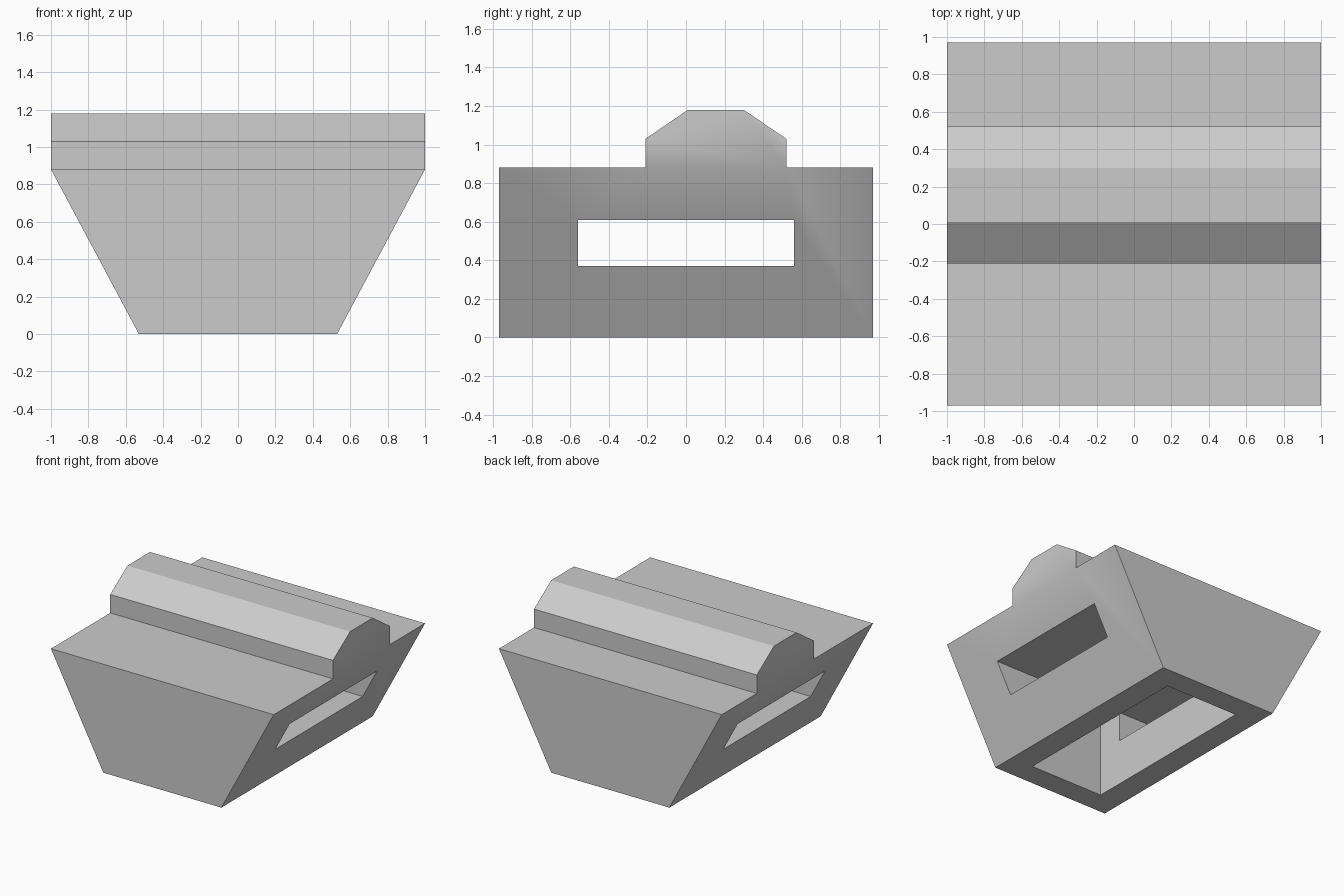
import bpy
import bmesh
from math import radians

cube = bpy.data.objects.get("Cube")
if cube:
    bpy.data.objects.remove(cube, do_unlink=True)

RIM_Z, BASE_HALF = 0.88, 0.53

grey = bpy.data.materials.new("plain grey")
grey.use_nodes = True
colour = (0.6, 0.6, 0.6, 1)
grey.diffuse_color = colour
grey.node_tree.nodes["Principled BSDF"].inputs["Base Color"].default_value = colour


def add_object(name, bm):
    bmesh.ops.recalc_face_normals(bm, faces=bm.faces[:])
    mesh = bpy.data.meshes.new(name)
    bm.to_mesh(mesh)
    bm.free()
    mesh.materials.append(grey)
    obj = bpy.data.objects.new(name, mesh)
    bpy.context.collection.objects.link(obj)
    return obj


def box(name, x, y, z0, z1):
    """Box with half-sizes x and y, from z0 up to z1."""
    bm = bmesh.new()
    bmesh.ops.create_cube(bm, size=2)
    for v in bm.verts:
        v.co.x *= x
        v.co.y *= y
        v.co.z = z1 if v.co.z > 0 else z0
    obj = add_object(name, bm)
    obj.hide_render = True
    return obj


# Side profile: block below, bevelled ridge above, extruded across the width
bm = bmesh.new()
outline = [(-0.97, 0), (0.97, 0), (0.97, RIM_Z), (0.52, RIM_Z), (-0.21, RIM_Z),
           (-0.97, RIM_Z), (0.52, 1.03), (0.30, 1.18), (0.01, 1.18), (-0.21, 1.03)]
pts = [bm.verts.new((-1, y, z)) for y, z in outline]
profile = [bm.faces.new(pts[:6]),
           bm.faces.new([pts[4], pts[3]] + pts[6:])]
extruded = bmesh.ops.extrude_face_region(bm, geom=profile, use_keep_orig=True)
new_verts = [g for g in extruded["geom"] if isinstance(g, bmesh.types.BMVert)]
bmesh.ops.translate(bm, verts=new_verts, vec=(2, 0, 0))

# Narrow the base so that both ends slope inward
for v in bm.verts:
    if v.co.z < 0.01:
        v.co.x *= BASE_HALF
body = add_object("ridged_block", bm)

# Open cavity from below and a slot through both ends
cutters = [box("cavity_cutter", 0.33, 0.78, -0.2, 0.7),
           box("slot_cutter", 1.5, 0.56, 0.37, 0.61)]
bpy.context.view_layer.objects.active = body
body.select_set(True)
for cutter in cutters:
    mod = body.modifiers.new(cutter.name, "BOOLEAN")
    mod.operation = "DIFFERENCE"
    mod.solver = "EXACT"
    mod.object = cutter
    bpy.ops.object.modifier_apply(modifier=mod.name)
    bpy.data.objects.remove(cutter, do_unlink=True)

bpy.ops.object.shade_smooth_by_angle(angle=radians(30))
